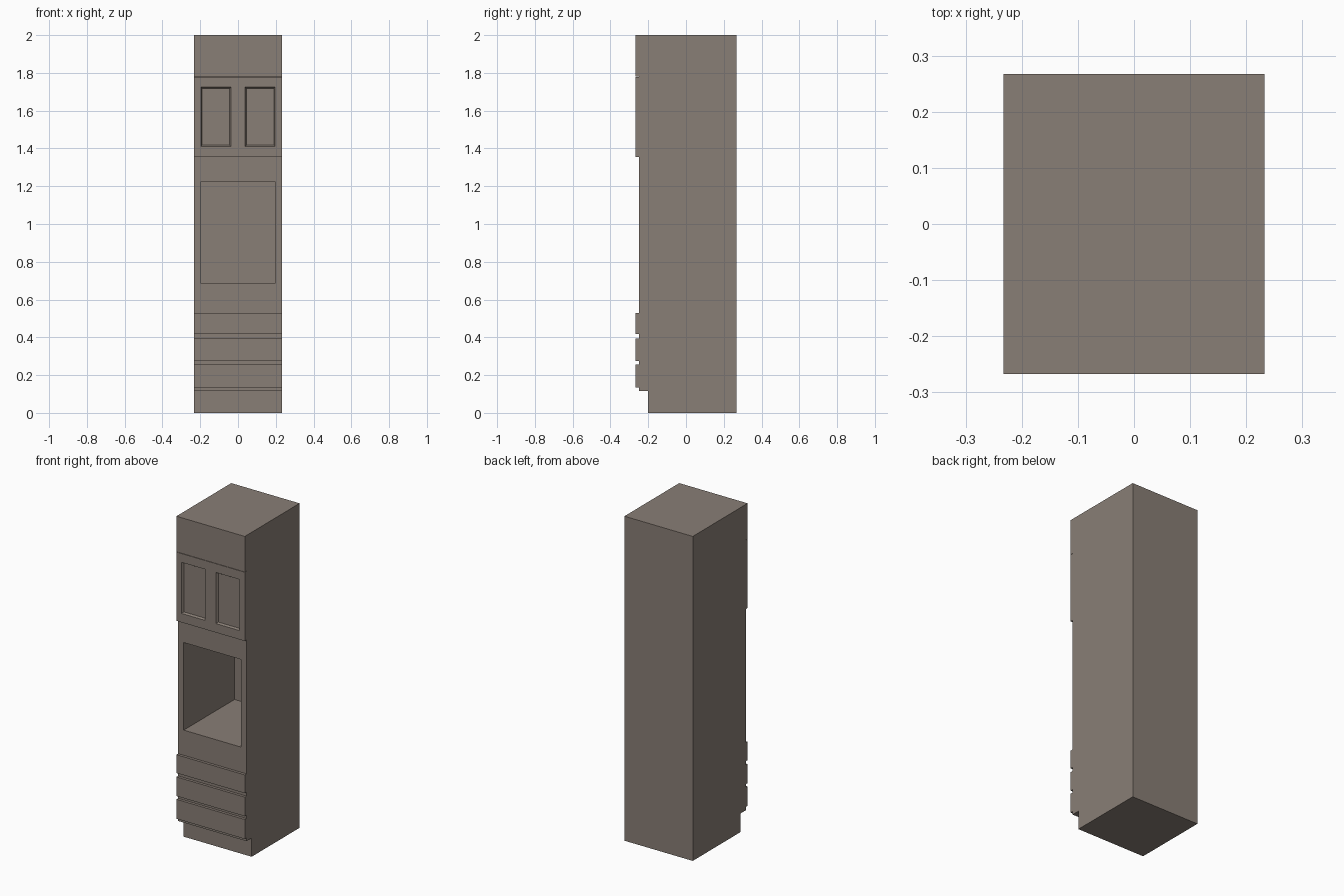
import bpy, bmesh
from mathutils import Vector

if "Cube" in bpy.data.objects:
    bpy.data.objects.remove(bpy.data.objects["Cube"])

W, BACK, FRONT, BODY_FRONT = 0.233, 0.267, -0.267, -0.25

mat = bpy.data.materials.new("taupe")
mat.diffuse_color = (0.25, 0.21, 0.18, 1)
mat.use_nodes = True
mat.node_tree.nodes["Principled BSDF"].inputs["Base Color"].default_value = mat.diffuse_color


def box(name, y0, y1, z0, z1, recesses=(), depth=0.0, inset=0.0):
    """Full-width box; each recess (x0, x1, z0, z1) is pushed into the front face."""
    bm = bmesh.new()
    bmesh.ops.create_cube(bm, size=1)
    for v in bm.verts:
        v.co = (v.co.x * 2 * W, y1 if v.co.y > 0 else y0, z1 if v.co.z > 0 else z0)

    # Cut the recess outlines
    cuts = {((1, 0, 0), x) for r in recesses for x in r[:2]}
    cuts |= {((0, 0, 1), z) for r in recesses for z in r[2:]}
    for no, d in sorted(cuts):
        bmesh.ops.bisect_plane(bm, geom=bm.verts[:] + bm.edges[:] + bm.faces[:],
                               plane_co=Vector(no) * d, plane_no=no)

    # Push the enclosed front faces inwards
    def in_recess(f):
        c = f.calc_center_median()
        return f.normal.y < -0.9 and any(
            a < c.x < b and p < c.z < q for a, b, p, q in recesses)

    bm.normal_update()
    picked = [f for f in bm.faces if in_recess(f)]
    if picked:
        for f in bmesh.ops.extrude_discrete_faces(bm, faces=picked)["faces"]:
            c = f.calc_center_median()
            for v in f.verts:
                v.co.x -= inset if v.co.x > c.x else -inset
                v.co.z -= inset if v.co.z > c.z else -inset
                v.co.y += depth

    bmesh.ops.recalc_face_normals(bm, faces=bm.faces[:])
    me = bpy.data.meshes.new(name)
    bm.to_mesh(me)
    bm.free()
    me.materials.append(mat)
    bpy.context.collection.objects.link(bpy.data.objects.new(name, me))


# Set-back plinth
box("plinth", -0.2, BACK, 0, 0.115)

# Carcass with deep oven niche
box("carcass", BODY_FRONT, BACK, 0.115, 2.0, [(-0.195, 0.195, 0.685, 1.225)], depth=0.495)

# Three drawer fronts
for i, (z0, z1) in enumerate([(0.135, 0.255), (0.275, 0.393), (0.417, 0.53)]):
    box(f"drawer_front_{i + 1}", FRONT, BODY_FRONT, z0, z1)

# Upper door front with two bevelled panels, and the fascia above it
panels = [(-0.197, -0.037, 1.41, 1.725), (0.037, 0.197, 1.41, 1.725)]
box("upper_door_front", FRONT, BODY_FRONT, 1.355, 1.779, panels, depth=0.012, inset=0.007)
box("top_fascia", FRONT, BODY_FRONT, 1.781, 2.0)
